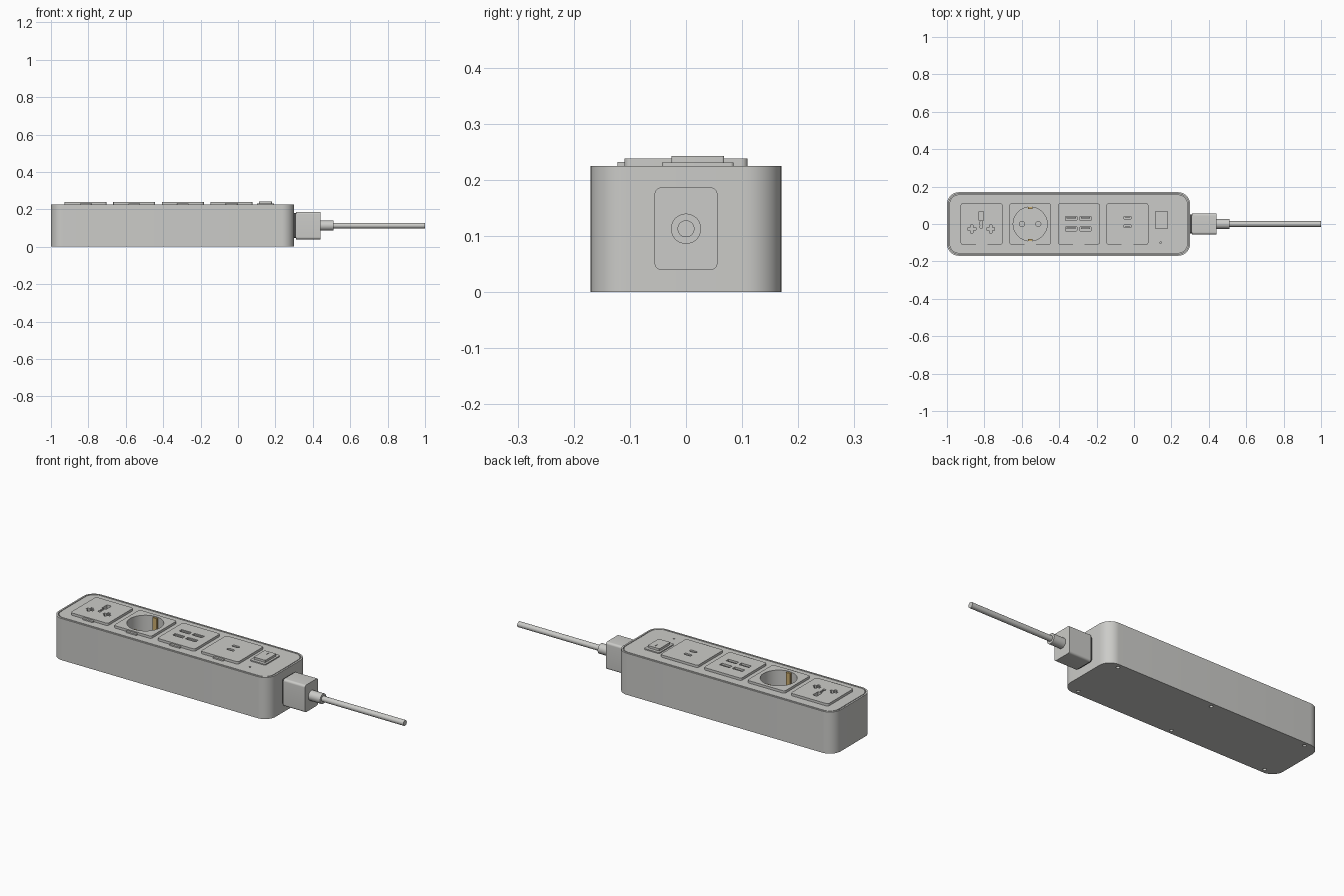
import bpy, bmesh
from math import cos, sin, pi

cube = bpy.data.objects.get("Cube")
if cube:
    bpy.data.objects.remove(cube, do_unlink=True)


def material(name, rgb):
    m = bpy.data.materials.new(name)
    m.use_nodes = True
    m.diffuse_color = (*rgb, 1)
    m.node_tree.nodes["Principled BSDF"].inputs["Base Color"].default_value = (*rgb, 1)
    return m


GREY = material("warm grey plastic", (0.6, 0.6, 0.58))
BRASS = material("brass", (0.6, 0.42, 0.16))
DARK = material("dark rubber", (0.06, 0.06, 0.06))
parts = []


def prism(name, center, size, low, high, r, mat=GREY, axis="Z", steps=8):
    """Rounded rectangle extruded along an axis; r equal to half the size gives a cylinder."""
    (cu, cv), (su, sv) = center, size
    bm = bmesh.new()
    rings = []
    for w in (low, high):
        ring = []
        for q, (sx, sy) in enumerate(((1, 1), (-1, 1), (-1, -1), (1, -1))):
            for i in range(steps + 1):
                a = (q + i / steps) * pi / 2
                u = cu + sx * (su / 2 - r) + r * cos(a)
                v = cv + sy * (sv / 2 - r) + r * sin(a)
                ring.append(bm.verts.new((u, v, w) if axis == "Z" else (w, u, v)))
        rings.append(ring)
    n = len(rings[0])
    bm.faces.new(rings[0][::-1])
    bm.faces.new(rings[1])
    for i in range(n):
        j = (i + 1) % n
        bm.faces.new((rings[0][i], rings[0][j], rings[1][j], rings[1][i]))
    bmesh.ops.remove_doubles(bm, verts=bm.verts, dist=1e-5)
    mesh = bpy.data.meshes.new(name)
    bm.to_mesh(mesh)
    bm.free()
    mesh.materials.append(mat)
    ob = bpy.data.objects.new(name, mesh)
    bpy.context.collection.objects.link(ob)
    parts.append(ob)
    return ob


def cut(targets, center, size, low, high, r):
    """Cut a rounded pocket out of every target."""
    cutter = prism("cutter", center, size, low, high, r)
    cutter.hide_render = True
    parts.remove(cutter)
    for ob in targets:
        mod = ob.modifiers.new("pocket", "BOOLEAN")
        mod.operation = "DIFFERENCE"
        mod.solver = "EXACT"
        mod.object = cutter
        bpy.context.view_layer.objects.active = ob
        bpy.ops.object.modifier_apply(modifier=mod.name)
    bpy.data.objects.remove(cutter, do_unlink=True)


TOP, PLATE, ABOVE = 0.225, 0.238, 0.3

# Housing with a fine seam around the lid
body = prism("housing", (-0.35, 0), (1.3, 0.34), 0, TOP, 0.065, steps=12)
cut([body], (-0.35, 0), (1.282, 0.322), TOP - 0.01, ABOVE, 0.056)
lid = prism("lid", (-0.35, 0), (1.274, 0.314), TOP - 0.012, TOP, 0.052, steps=12)

# Screw holes underneath
for x in (-0.92, -0.35, 0.22):
    for y in (-0.145, 0.145):
        cut([body], (x, y), (0.018, 0.018), -0.1, 0.015, 0.009)

# Four raised module plates with release tabs
plates = []
for i, name in enumerate(("universal", "round", "usb", "usb_c")):
    x = -0.815 + 0.26 * i
    plates.append(prism(name + "_plate", (x, 0), (0.224, 0.22), TOP - 0.005, PLATE, 0.012))
    prism(name + "_tab", (x, -0.113), (0.062, 0.018), TOP - 0.005, 0.232, 0.003)
universal, round_plate, usb, usb_c = ([body, lid, p] for p in plates)

# Universal socket: two cross openings and the earth slots
for x in (-0.867, -0.766):
    cut(universal, (x, -0.026), (0.042, 0.015), 0.17, ABOVE, 0.002)
    cut(universal, (x, -0.026), (0.015, 0.042), 0.17, ABOVE, 0.002)
cut(universal, (-0.817, 0.043), (0.026, 0.046), 0.17, ABOVE, 0.002)
cut(universal, (-0.817, 0.004), (0.011, 0.022), 0.17, ABOVE, 0.002)
cut(universal, (-0.817, -0.015), (0.016, 0.016), 0.17, ABOVE, 0.008)

# Round socket: deep well, pin holes and brass earth clips
cut(round_plate, (-0.555, 0), (0.182, 0.182), 0.15, ABOVE, 0.091)
for s in (-1, 1):
    cut([body], (-0.555 + s * 0.043, 0), (0.028, 0.028), 0.1, 0.18, 0.014)
    prism("earth_clip", (-0.555, s * 0.086), (0.026, 0.012), 0.149, 0.234, 0.002, BRASS)

# Four charging ports with tongues
for x in (-0.336, -0.259):
    for y in (-0.026, 0.03):
        cut(usb, (x, y), (0.06, 0.022), 0.18, ABOVE, 0.002)
        prism("port_tongue", (x, y + 0.004), (0.05, 0.007), 0.179, PLATE - 0.004, 0.001)

# Two oval ports with tongues
for y in (-0.012, 0.033):
    cut(usb_c, (-0.035, y), (0.042, 0.016), 0.18, ABOVE, 0.008)
    prism("oval_port_tongue", (-0.035, y), (0.028, 0.004), 0.179, PLATE - 0.004, 0.001)

# Rocker switch in its frame, and the indicator hole
prism("switch_frame", (0.147, 0.021), (0.092, 0.128), TOP - 0.005, 0.231, 0.006)
rocker = prism("switch_rocker", (0.147, 0.021), (0.07, 0.094), TOP, 0.243, 0.004)
cut([rocker], (0.147, 0.045), (0.004, 0.02), 0.24, ABOVE, 0.001)
cut([body, lid], (0.142, -0.1), (0.009, 0.009), 0.2, ABOVE, 0.0045)

# Plug and cable on the end
prism("plug_neck", (0, 0.113), (0.1, 0.134), 0.295, 0.312, 0.01, DARK, "X")
prism("plug", (0, 0.113), (0.112, 0.147), 0.31, 0.44, 0.012, axis="X")
prism("cable_boot", (0, 0.113), (0.054, 0.054), 0.43, 0.51, 0.027, axis="X")
prism("cable", (0, 0.113), (0.03, 0.03), 0.5, 1.0, 0.015, axis="X")

# Smooth round sides while keeping crisp edges
bpy.ops.object.select_all(action="DESELECT")
for ob in parts:
    ob.select_set(True)
bpy.context.view_layer.objects.active = body
bpy.ops.object.shade_smooth_by_angle()
